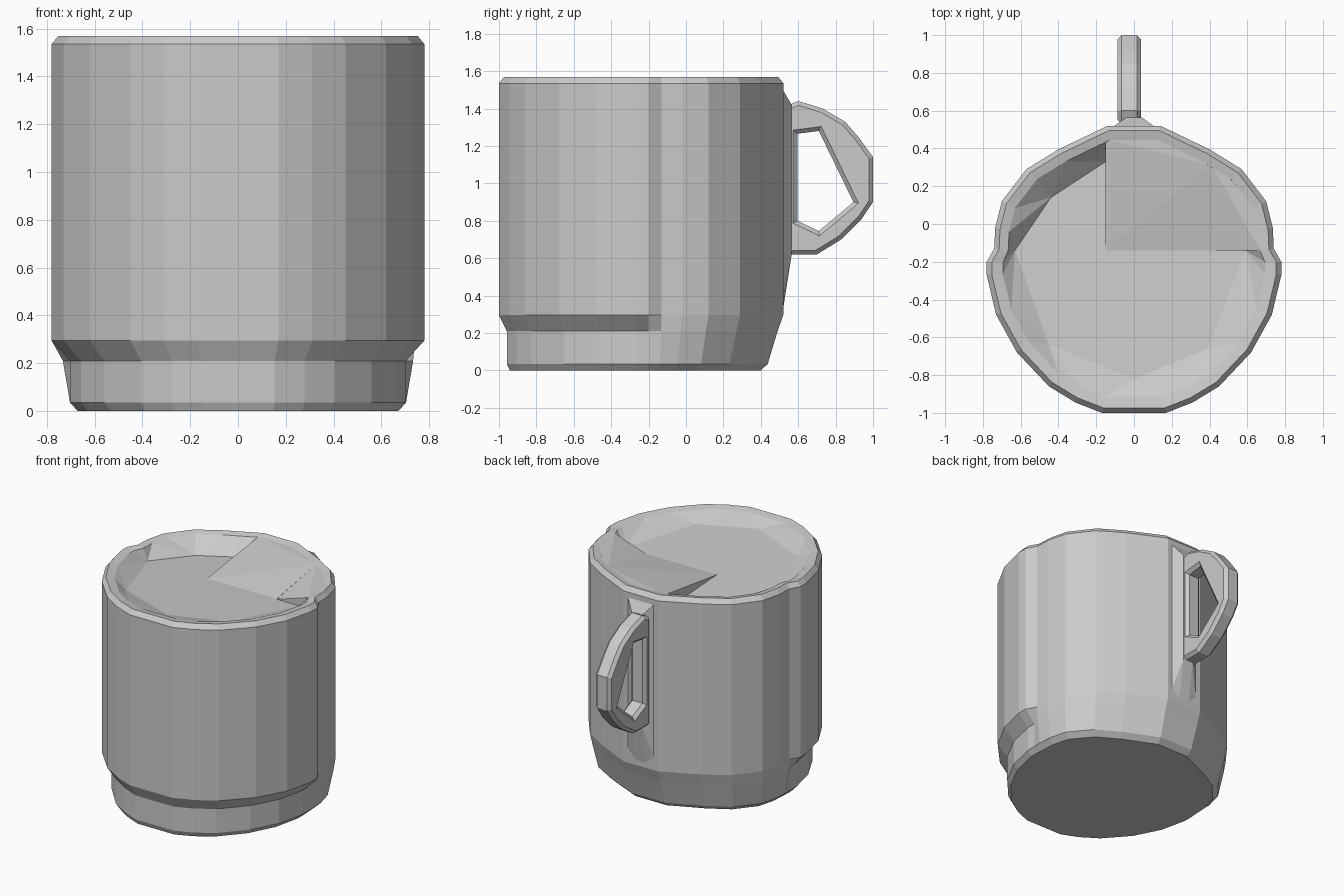
import bpy, bmesh
from math import pi

cube = bpy.data.objects.get("Cube")
if cube:
    bpy.data.objects.remove(cube, do_unlink=True)

grey = bpy.data.materials.new("plain_grey")
grey.use_nodes = True
COLOUR = (0.6, 0.6, 0.6, 1)
grey.diffuse_color = COLOUR
grey.node_tree.nodes["Principled BSDF"].inputs["Base Color"].default_value = COLOUR

CY = -0.23      # y of the cup's axis
RIM = 1.557     # level of the rim's inner edge


def floor_point(x, y, lift=0):
    """Point on the slightly tilted floor of the recess."""
    return (x, y, 1.467 - .055 * y + lift)


def add_object(name, mesh):
    obj = bpy.data.objects.new(name, mesh)
    bpy.context.collection.objects.link(obj)
    mesh.materials.clear()
    mesh.materials.append(grey)
    return obj


def finish(name, bm):
    bmesh.ops.recalc_face_normals(bm, faces=bm.faces)
    mesh = bpy.data.meshes.new(name)
    bm.to_mesh(mesh)
    bm.free()
    return add_object(name, mesh)


def hull(name, points):
    bm = bmesh.new()
    verts = [bm.verts.new(p) for p in points]
    bmesh.ops.convex_hull(bm, input=verts)
    return finish(name, bm)


# Cup outline, front to back on the left side, then mirrored
half = [(.17, -1), (.31, -.945), (.45, -.86), (.62, -.68), (.73, -.48), (.78, -.27),
        (.78, -.2), (.74, -.13), (.735, -.02), (.7, .12), (.57, .29), (.4, .395), (.14, .52)]
outline = half + [(-x, y) for x, y in reversed(half)]

# Height, then (x, y) scales of the stepped front and of the tapered back
profile = [(0, (.86, .925), (.9, .84)),
           (.035, (.9, .945), (.95, .89)),
           (.21, (.9, .945), (.99, .96)),
           (.295, (1, 1), (1, 1)),
           (1.535, (1, 1), (1, 1)),
           (1.568, (.965, .965), (.965, .965)),
           (RIM, (.89, .89), (.9, .9))]

bm = bmesh.new()
rings = []
for z, front, back in profile:
    ring = []
    for x, y in outline:
        sx, sy = front if y < -.15 else back
        ring.append(bm.verts.new((x * sx, CY + (y - CY) * sy, z)))
    rings.append(ring)
n = len(outline)
for low, high in zip(rings, rings[1:]):
    for i in range(n):
        j = (i + 1) % n
        bm.faces.new((low[i], low[j], high[j], high[i]))
bm.faces.new(rings[0])

# Shallow angular recess inside the rim
recess = [(0, -.82), (.39, -.66), (.59, -.14), (.56, .06), (.41, .26), (-.15, .33),
          (-.44, .14), (-.63, -.14), (-.45, -.64)]
floor = [bm.verts.new(floor_point(x, y)) for x, y in recess]
floor_edges = [bm.edges.new((a, b)) for a, b in zip(floor, floor[1:] + floor[:1])]
rim = rings[-1]
rim_edges = [bm.edges.get((a, b)) for a, b in zip(rim, rim[1:] + rim[:1])]
bmesh.ops.bridge_loops(bm, edges=rim_edges + floor_edges)
bm.faces.new(floor)
finish("cup_body", bm)

# Sloping wedges rising from the recess to the back rim and the side rim
back_edge = [(-.15, .45), (.13, .45), (.36, .34), (.41, .31)]
hull("back_ramp", [floor_point(x, -.14, .002) for x in (-.15, .41)]
     + [floor_point(x, y) for x, y in back_edge]
     + [(x, y, RIM) for x, y in back_edge])
hull("side_ramp", [floor_point(.41, -.14), floor_point(.59, -.14), floor_point(.41, .28)]
     + [(x, y, RIM) for x, y in ((.67, -.14), (.665, -.04), (.63, .09), (.51, .24), (.41, .31))])

# Raised spine joining the handle to the cup
hull("handle_spine", [(s * x, y, z) for s in (-1, 1) for x, y, z in
                      ((.13, .5, 1.53), (.04, .565, 1.42), (.04, .565, .62),
                       (.13, .5, .3), (.13, .45, 1), (.04, .515, .3))])

# Handle: flat ring profile with softened edges
outer = [(.53, 1.41), (.6, 1.44), (.73, 1.4), (.85, 1.33), (.92, 1.25), (1, 1.14),
         (1, .9), (.94, .81), (.83, .7), (.7, .62), (.53, .62)]
hole = [(.595, 1.265), (.71, 1.28), (.895, .9), (.86, .87), (.71, .745), (.595, .8)]
curve = bpy.data.curves.new("handle_profile", "CURVE")
curve.dimensions = "2D"
curve.fill_mode = "BOTH"
curve.extrude = .04
curve.bevel_depth = .022
curve.bevel_resolution = 0
curve.offset = -.022
for points in (outer, hole):
    spline = curve.splines.new("POLY")
    spline.points.add(len(points) - 1)
    for p, (a, b) in zip(spline.points, points):
        p.co = (a, b, 0, 1)
    spline.use_cyclic_u = True
helper = bpy.data.objects.new("handle_profile", curve)
bpy.context.collection.objects.link(helper)
bpy.context.view_layer.update()
graph = bpy.context.evaluated_depsgraph_get()
mesh = bpy.data.meshes.new_from_object(helper.evaluated_get(graph))
bpy.data.objects.remove(helper, do_unlink=True)
mesh.name = "handle"
mesh.shade_flat()
handle = add_object("handle", mesh)
handle.location.x = -.025
handle.rotation_euler = (pi / 2, 0, pi / 2)
